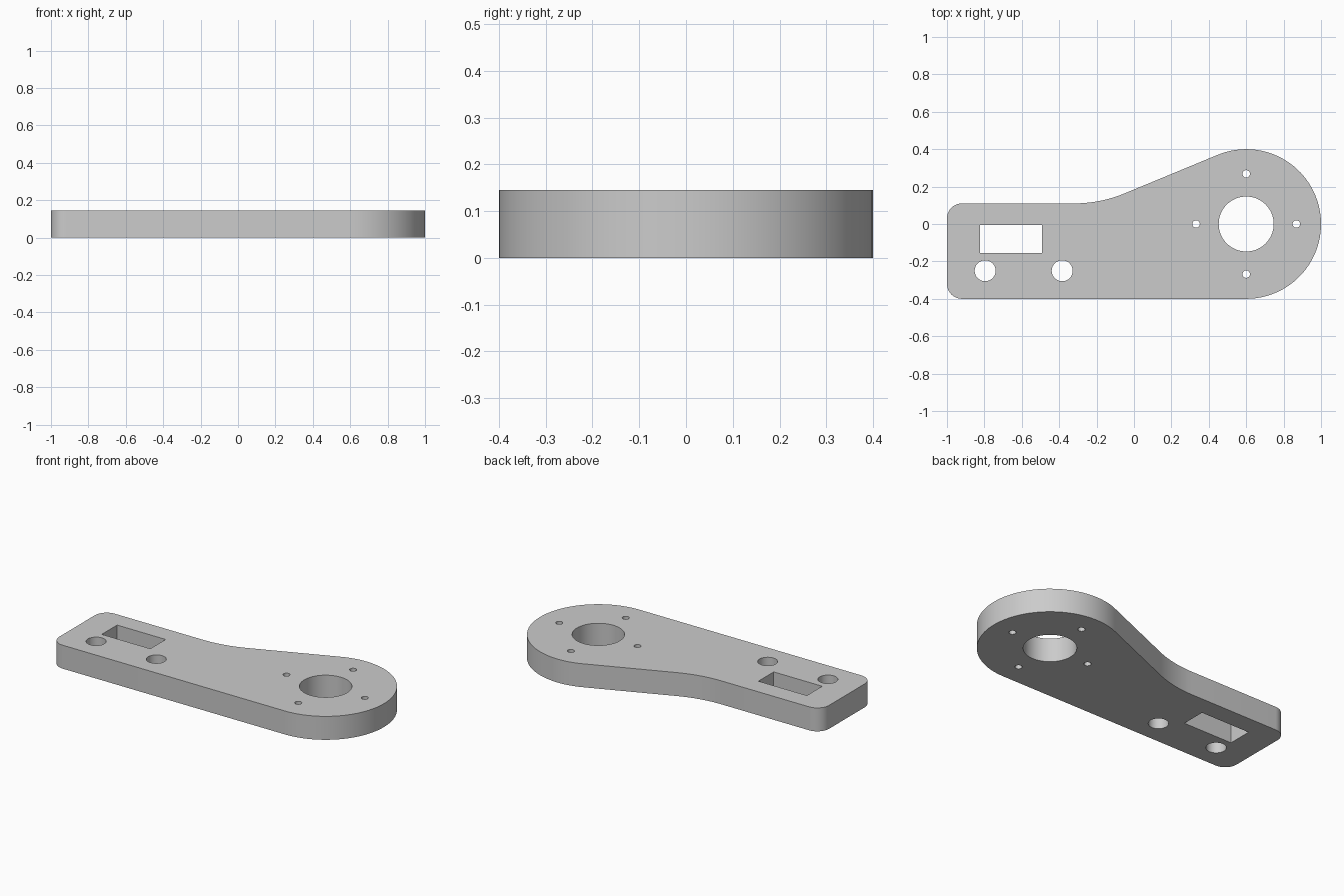
import bpy, bmesh
from math import sin, cos, tan, atan2, asin, hypot, pi, radians
from mathutils import Vector

cube = bpy.data.objects.get("Cube")
if cube:
    bpy.data.objects.remove(cube, do_unlink=True)

HEIGHT = 0.145
HEAD = Vector((0.6, 0.0))
HEAD_R = 0.4

grey = bpy.data.materials.new("plain grey")
grey.use_nodes = True
colour = (0.6, 0.6, 0.6, 1)
grey.diffuse_color = colour
grey.node_tree.nodes["Principled BSDF"].inputs["Base Color"].default_value = colour


def arc(centre, radius, start, end, steps):
    return [Vector((centre[0] + radius * cos(start + (end - start) * i / steps),
                    centre[1] + radius * sin(start + (end - start) * i / steps)))
            for i in range(steps + 1)]


def circle(x, y, radius, steps):
    return arc((x, y), radius, 0, 2 * pi, steps)[:-1]


def prism(name, outline, bottom, top):
    bm = bmesh.new()
    face = bm.faces.new([bm.verts.new((p.x, p.y, bottom)) for p in outline])
    side = bmesh.ops.extrude_face_region(bm, geom=[face])
    bmesh.ops.translate(bm, vec=(0, 0, top - bottom),
                        verts=[g for g in side["geom"] if isinstance(g, bmesh.types.BMVert)])
    bmesh.ops.recalc_face_normals(bm, faces=bm.faces)
    mesh = bpy.data.meshes.new(name)
    bm.to_mesh(mesh)
    bm.free()
    mesh.materials.append(grey)
    obj = bpy.data.objects.new(name, mesh)
    bpy.context.collection.objects.link(obj)
    return obj


# Outline: round head, straight neck tangent to it, blended into the narrow arm
ARM_TOP, CORNER_R, BLEND = 0.11, 0.08, 0.14
bend = Vector((-0.18, ARM_TOP))
to_head = HEAD - bend
slope = atan2(to_head.y, to_head.x) + asin(HEAD_R / hypot(*to_head))
blend_r = BLEND / tan(slope / 2)
left = -1 + CORNER_R

outline = arc(HEAD, HEAD_R, -pi / 2, pi / 2 + slope, 56)
outline += arc((bend.x - BLEND, ARM_TOP + blend_r), blend_r, slope - pi / 2, -pi / 2, 10)
outline += arc((left, ARM_TOP - CORNER_R), CORNER_R, pi / 2, pi, 10)
outline += arc((left, CORNER_R - HEAD_R), CORNER_R, pi, 1.5 * pi, 10)
plate = prism("bracket_plate", outline, 0, HEIGHT)

# Through holes: main bore, four screw holes, two mounting holes, one slot
holes = [circle(HEAD.x, HEAD.y, 0.147, 64)]
holes += [circle(HEAD.x + 0.268 * cos(k * pi / 2), 0.268 * sin(k * pi / 2), 0.02, 24)
          for k in range(4)]
holes += [circle(x, -0.25, 0.056, 40) for x in (-0.796, -0.384)]
holes.append([Vector(p) for p in ((-0.823, -0.156), (-0.491, -0.156),
                                  (-0.491, -0.006), (-0.823, -0.006))])

bpy.context.view_layer.objects.active = plate
for n, loop in enumerate(holes):
    cutter = prism(f"hole_cutter_{n}", loop, -0.1, HEIGHT + 0.1)
    cutter.hide_render = True
    cut = plate.modifiers.new("hole", "BOOLEAN")
    cut.operation = "DIFFERENCE"
    cut.solver = "EXACT"
    cut.object = cutter
    bpy.ops.object.modifier_apply(modifier=cut.name)
    bpy.data.objects.remove(cutter, do_unlink=True)

# Smooth curved walls, crisp rims
plate.select_set(True)
bpy.ops.object.shade_smooth_by_angle(angle=radians(30))
